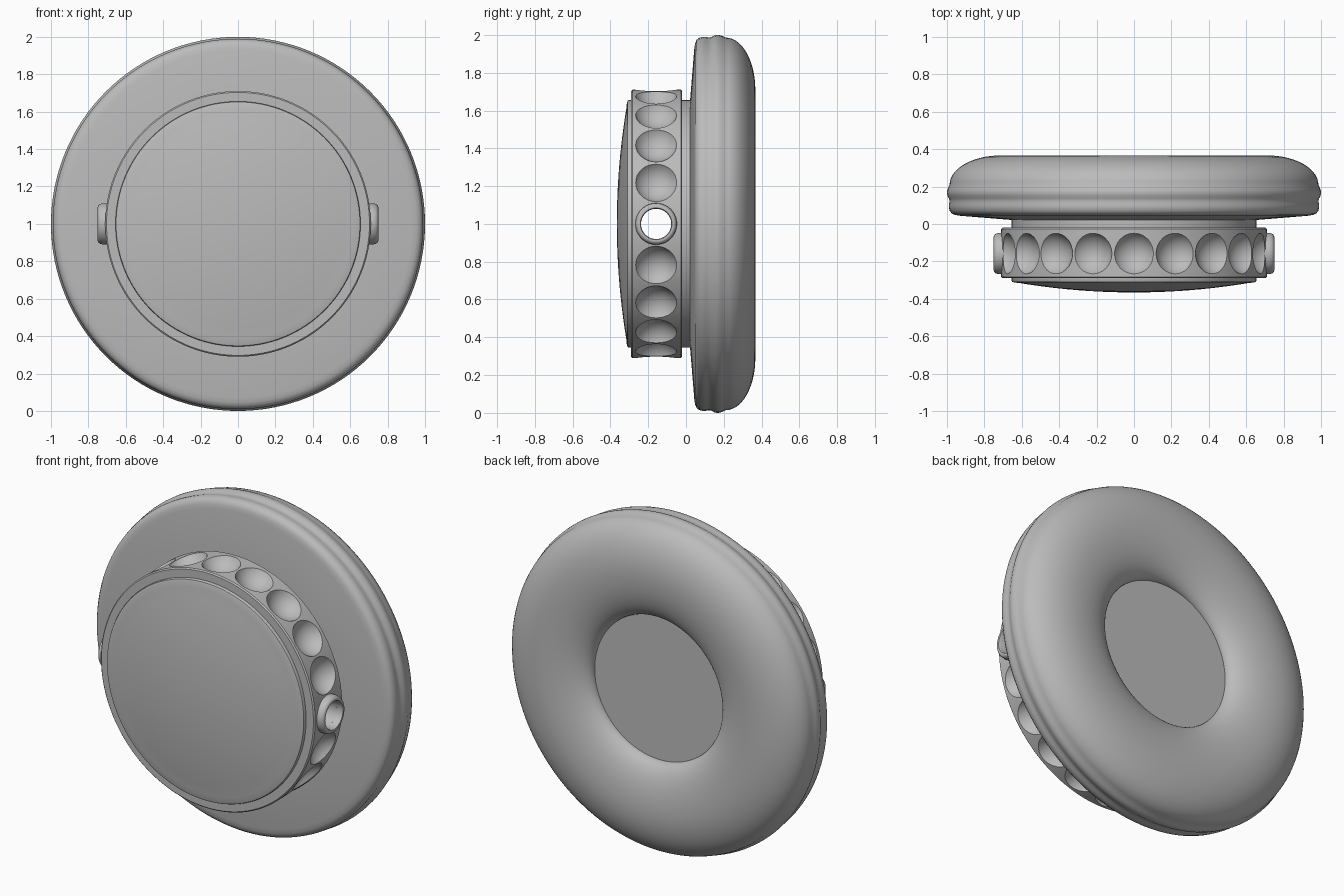
import bpy, bmesh, math
from mathutils import Matrix, Vector

if "Cube" in bpy.data.objects:
    bpy.data.objects.remove(bpy.data.objects["Cube"])

CENTRE = Vector((0, 0, 1))
BAND_Y = -0.158

grey = bpy.data.materials.new("plain grey")
grey.diffuse_color = (0.5, 0.5, 0.5, 1)
grey.use_nodes = True
grey.node_tree.nodes["Principled BSDF"].inputs["Base Color"].default_value = grey.diffuse_color


def finish(name, bm):
    bmesh.ops.remove_doubles(bm, verts=bm.verts, dist=1e-5)
    bmesh.ops.recalc_face_normals(bm, faces=bm.faces)
    mesh = bpy.data.meshes.new(name)
    bm.to_mesh(mesh)
    bm.free()
    mesh.materials.append(grey)
    obj = bpy.data.objects.new(name, mesh)
    bpy.context.collection.objects.link(obj)
    return obj


def smooth(obj, angle=30):
    bpy.ops.object.select_all(action='DESELECT')
    obj.select_set(True)
    bpy.context.view_layer.objects.active = obj
    bpy.ops.object.shade_smooth_by_angle(angle=math.radians(angle))


def lathe(name, profile, steps=128, closed=False, axis='Y', origin=CENTRE):
    """Spin (radius, along-axis) points around the y or x axis."""
    bm = bmesh.new()
    rings = []
    for i in range(steps):
        c, s = math.cos(math.tau * i / steps), math.sin(math.tau * i / steps)
        pts = [(r * c, d, r * s) if axis == 'Y' else (d, r * c, r * s) for r, d in profile]
        rings.append([bm.verts.new(Vector(p) + origin) for p in pts])
    n = len(profile)
    for i in range(steps):
        a, b = rings[i], rings[(i + 1) % steps]
        for j in range(n if closed else n - 1):
            k = (j + 1) % n
            if profile[j][0] == 0:
                bm.faces.new((a[j], a[k], b[k]))
            elif profile[k][0] == 0:
                bm.faces.new((a[j], a[k], b[j]))
            else:
                bm.faces.new((a[j], a[k], b[k], b[j]))
    return finish(name, bm)


# Ear cushion: soft ring with a piped seam around the rim
quarter = [math.pi / 2 * i / 14 for i in range(15)]
pad = [(0.43, 0.02)]
pad += [(0.71 - 0.28 * math.sin(t), 0.25 + 0.117 * math.cos(t)) for t in reversed(quarter)]
pad += [(0.71 + 0.276 * math.sin(t), 0.21 + 0.157 * math.cos(t)) for t in quarter[1:]]
pad += [(0.994, 0.193), (0.999, 0.178), (1.0, 0.165), (0.997, 0.15), (0.989, 0.135),
        (0.986, 0.122), (0.989, 0.105), (0.99, 0.09), (0.985, 0.07), (0.974, 0.056),
        (0.955, 0.048), (0.93, 0.044), (0.66, 0.022)]
smooth(lathe("ear_cushion", pad, closed=True), 40)

# Flat speaker panel inside the cushion
smooth(lathe("speaker_panel", [(0, 0.25), (0.44, 0.25), (0.44, 0.23), (0, 0.23)]))

# Neck between cushion and cup
smooth(lathe("neck", [(0, 0.035), (0.655, 0.035), (0.655, -0.03), (0, -0.03)]))

# Domed front cover with a thin flat rim
dome = [(0.61 * i / 12, -0.366 + 0.05 * (i / 12) ** 2) for i in range(13)]
smooth(lathe("front_cover", dome + [(0.64, -0.313), (0.652, -0.309), (0.655, -0.303),
                                    (0.655, -0.28), (0, -0.28)]), 40)

# Cup band, scooped with round dimples and drilled sideways
band = lathe("cup_band", [(0, -0.29), (0.703, -0.29), (0.71, -0.283), (0.71, -0.027),
                          (0.703, -0.02), (0, -0.02)], steps=160)
bm = bmesh.new()
for i in range(20):
    if i % 10:
        a = math.tau * i / 20
        place = Matrix.Translation((0.765 * math.cos(a), BAND_Y, 1 + 0.765 * math.sin(a)))
        bmesh.ops.create_uvsphere(bm, u_segments=32, v_segments=20, radius=0.122, matrix=place)
dimples = finish("dimple_cutter", bm)
bore = lathe("bore_cutter", [(0, -1), (0.08, -1), (0.08, 1), (0, 1)], 40,
             axis='X', origin=Vector((0, BAND_Y, 1)))
for cutter in (dimples, bore):
    cutter.hide_render = True
    mod = band.modifiers.new("cut", 'BOOLEAN')
    mod.operation = 'DIFFERENCE'
    mod.solver = 'EXACT'
    mod.object = cutter
    bpy.context.view_layer.objects.active = band
    bpy.ops.object.modifier_apply(modifier=mod.name)
    bpy.data.objects.remove(cutter)
smooth(band)

# Rounded pivot collars on both sides
for side, sign in (("left", -1), ("right", 1)):
    collar = [(0.08, 0.66), (0.08, 0.74), (0.084, 0.748), (0.091, 0.75), (0.1, 0.746),
              (0.107, 0.737), (0.11, 0.722), (0.11, 0.66)]
    smooth(lathe(side + "_pivot_collar", [(r, sign * d) for r, d in collar], 48,
                 closed=True, axis='X', origin=Vector((0, BAND_Y, 1))), 40)
